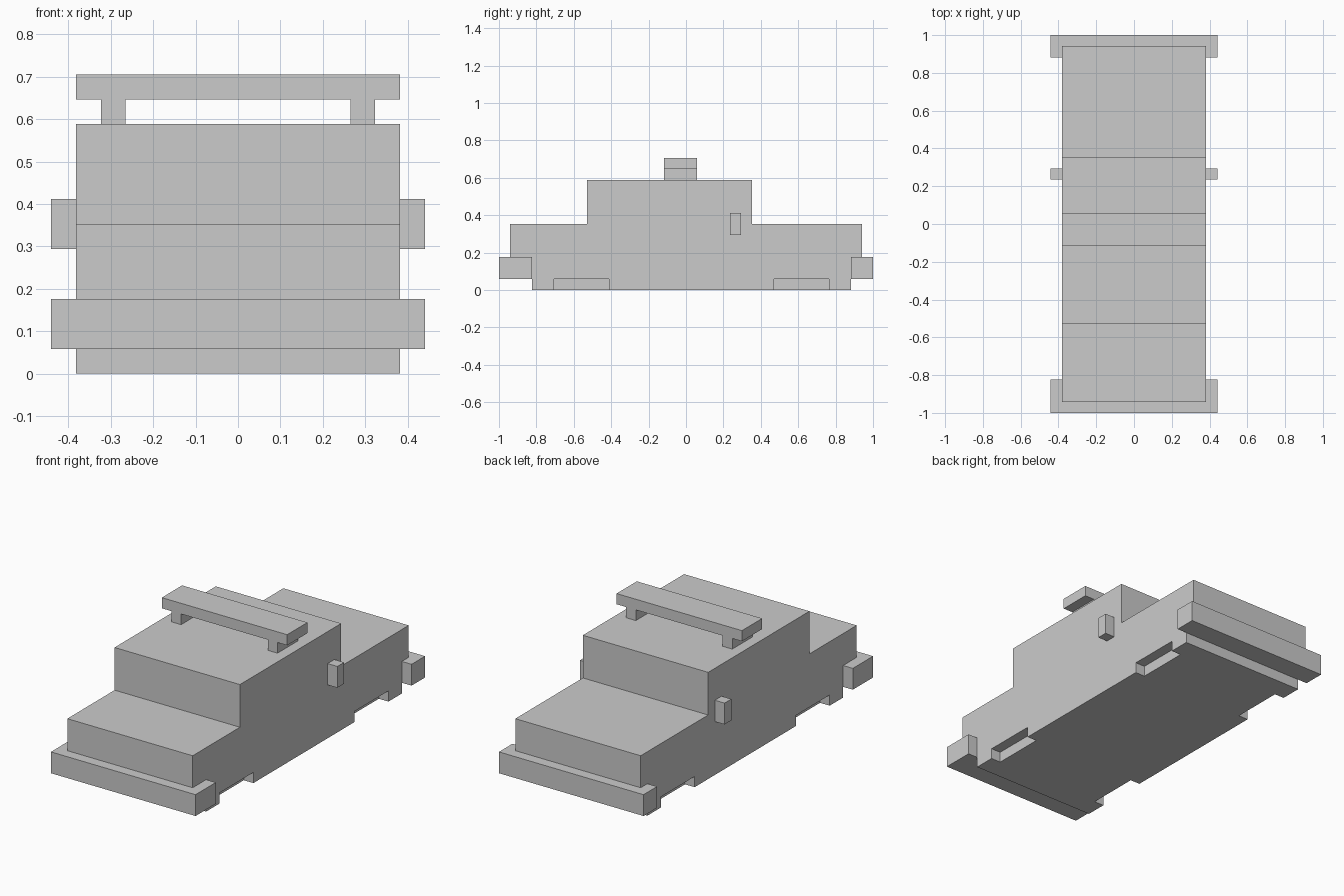
import bpy
import bmesh

if "Cube" in bpy.data.objects:
    bpy.data.objects.remove(bpy.data.objects["Cube"])

U = 1 / 17  # grid module of the model


def finish(name, bm):
    bmesh.ops.recalc_face_normals(bm, faces=bm.faces)
    mesh = bpy.data.meshes.new(name)
    bm.to_mesh(mesh)
    bm.free()
    obj = bpy.data.objects.new(name, mesh)
    bpy.context.collection.objects.link(obj)
    return obj


def boxes(name, specs):
    """One object from boxes given as (x0, x1, y0, y1, z0, z1) in modules."""
    bm = bmesh.new()
    for x0, x1, y0, y1, z0, z1 in specs:
        verts = bmesh.ops.create_cube(bm, size=1)["verts"]
        for v in verts:
            v.co = (U * (x1 if v.co.x > 0 else x0),
                    U * (y1 if v.co.y > 0 else y0),
                    U * (z1 if v.co.z > 0 else z0))
    return finish(name, bm)


# Body: stepped side profile (y, z) extruded across the width
profile = [(-14, 0), (15, 0), (15, 3), (16, 3), (16, 6), (6, 6), (6, 10),
           (-9, 10), (-9, 6), (-16, 6), (-16, 3), (-14, 3)]
bm = bmesh.new()
face = bm.faces.new([bm.verts.new((-6.5 * U, y * U, z * U)) for y, z in profile])
side = bmesh.ops.extrude_face_region(bm, geom=[face])["geom"]
bmesh.ops.translate(bm, vec=(13 * U, 0, 0),
                    verts=[g for g in side if isinstance(g, bmesh.types.BMVert)])
body = finish("body", bm)

# Wheel recesses cut into the lower edges on both sides
cutter = boxes("wheel_recess_cutter",
               [(x, x + 1.5, y, y + 5, -1, 1)
                for x in (-7, 5.5) for y in (-12, 8)])
cutter.hide_render = True
cutter.hide_set(True)
cut = body.modifiers.new("wheel_recesses", "BOOLEAN")
cut.operation = "DIFFERENCE"
cut.solver = "EXACT"
cut.object = cutter
bpy.context.view_layer.objects.active = body
body.select_set(True)
bpy.ops.object.modifier_apply(modifier=cut.name)
bpy.data.objects.remove(cutter)

# Bumpers: the front one is deeper than it looks beneath the hood
boxes("front_bumper", [(-7.5, 7.5, -17, -14, 1, 3)])
boxes("rear_bumper", [(-7.5, 7.5, 15, 17, 1, 3)])

# Side mirrors
for name, x in (("left_mirror", -7.5), ("right_mirror", 6.5)):
    boxes(name, [(x, x + 1, 4, 5, 5, 7)])

# Roof light bar on two short legs
boxes("roof_bar", [(-6.5, 6.5, -2, 1, 11, 12)])
for name, x in (("left_bar_leg", -5.5), ("right_bar_leg", 4.5)):
    boxes(name, [(x, x + 1, -2, 1, 10, 11)])
